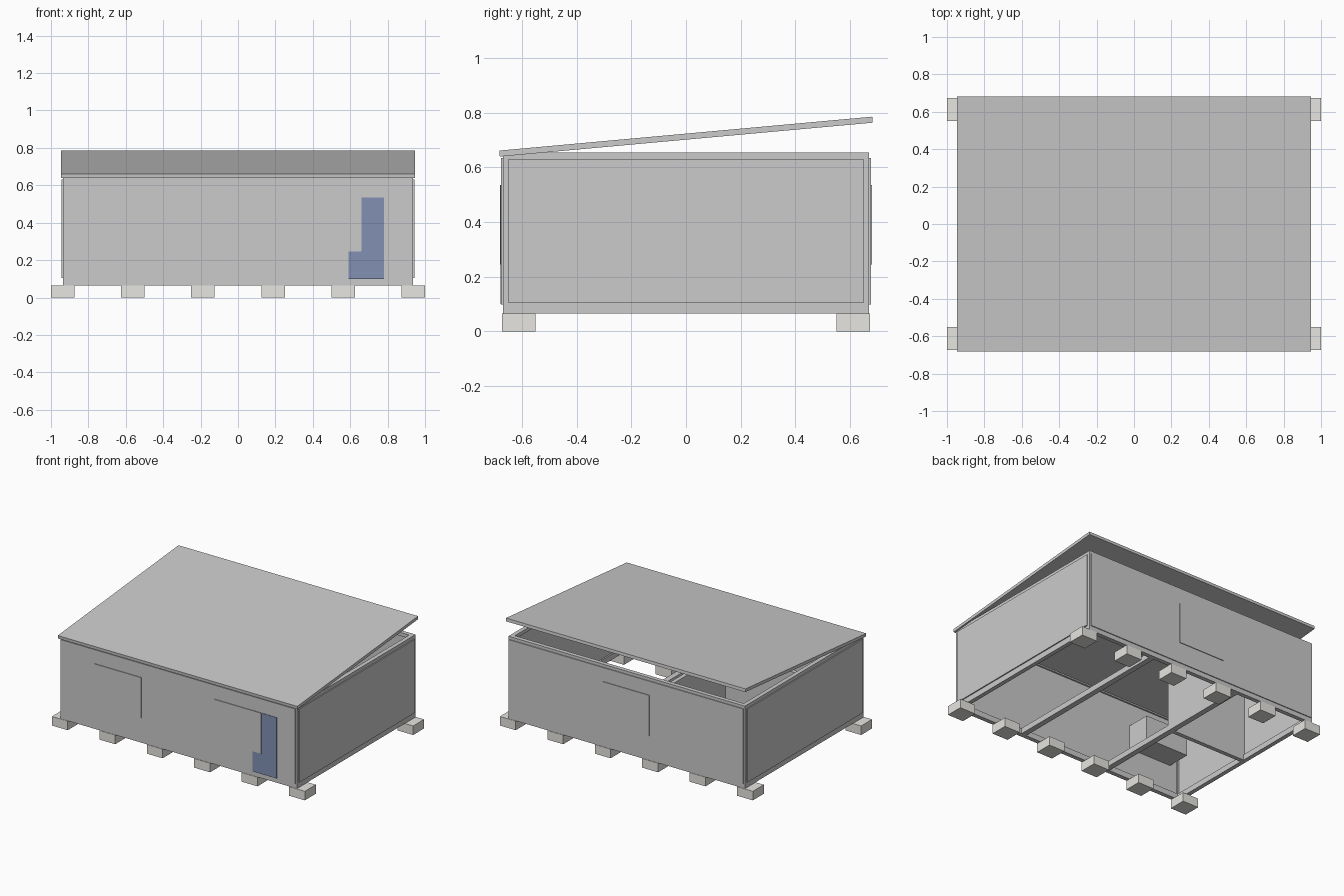
import bpy
import math

if "Cube" in bpy.data.objects:
    bpy.data.objects.remove(bpy.data.objects["Cube"])


def material(name, rgb):
    m = bpy.data.materials.new(name)
    m.diffuse_color = (*rgb, 1)
    m.use_nodes = True
    m.node_tree.nodes["Principled BSDF"].inputs["Base Color"].default_value = m.diffuse_color
    return m


def box(name, x, y, z, mat=None):
    """Box from (min, max) ranges on each axis."""
    bpy.ops.mesh.primitive_cube_add(size=1)
    o = bpy.context.object
    o.name = name
    o.location = [(a + b) / 2 for a, b in (x, y, z)]
    o.scale = [b - a for a, b in (x, y, z)]
    bpy.ops.object.transform_apply(location=True, rotation=False, scale=True)
    if mat:
        o.data.materials.append(mat)
    return o


def mirrored(a, b, side):
    return (a, b) if side > 0 else (-b, -a)


concrete = material("concrete", (0.80, 0.79, 0.75))
blue = material("door_blue", (0.22, 0.28, 0.45))

W, D = 0.935, 0.67          # half width and depth of the frame
Z0, Z1 = 0.065, 0.655       # frame bottom and top
RAIL = 0.03

# Foundation blocks, six under the front and six under the back
for side, label in ((-1, "front"), (1, "back")):
    for i in range(6):
        cx = -0.9375 + i * 0.375
        box(f"{label}_foundation_block_{i + 1}", (cx - 0.0625, cx + 0.0625),
            mirrored(0.55, 0.673, side), (0, Z0), concrete)

# Frame rails and wall panels on the four sides
for side, label in ((-1, "front"), (1, "back")):
    y = mirrored(D - RAIL, D, side)
    box(f"{label}_bottom_rail", (-W, W), y, (Z0, 0.105))
    box(f"{label}_top_rail", (-W, W), y, (0.63, Z1 if side > 0 else 0.64))
    box(f"{label}_wall_panel", (-W + 0.01, W - 0.01), mirrored(0.652, 0.676, side), (0.098, 0.634))
for side, label in ((-1, "left"), (1, "right")):
    x = mirrored(W - RAIL, W, side)
    yr = (-D + RAIL, D - RAIL)
    box(f"{label}_bottom_rail", x, yr, (Z0, 0.105))
    box(f"{label}_top_rail", x, yr, (0.63, Z1))
    box(f"{label}_wall_panel", mirrored(0.915, 0.943, side), (-0.65, 0.65), (0.105, 0.63))
    for s, end in ((-1, "front"), (1, "back")):
        box(f"{label}_{end}_corner_post", x, mirrored(D - RAIL, D, s), (Z0, Z1))

# Floor beams running front to back
for i, cx in enumerate((0.39, -0.31)):
    box(f"floor_beam_{i + 1}", (cx - 0.02, cx + 0.02), (-0.64, 0.64), (Z0, 0.105))

# Partitions enclosing the back left room
box("room_side_partition", (-0.325, -0.295), (-0.01, 0.652), (0.105, 0.63))
box("room_cross_partition", (-0.915, -0.31), (-0.01, 0.02), (Z0, 0.63))

# Cupboard hung on the inside of the front wall
box("wall_cupboard", (-0.85, -0.51), (-0.652, -0.48), (0.30, 0.47))

# Door and thin window panels; the right window overlaps the door
box("door", (0.59, 0.78), (-0.679, -0.66), (0.10, 0.535), blue)
for name, cx, side in (("front_left_window", -0.475, -1),
                       ("front_right_window", 0.475, -1),
                       ("back_window", 0, 1)):
    box(name, (cx - 0.185, cx + 0.185), mirrored(0.66, 0.681, side), (0.245, 0.535))

# Single-pitch roof, low at the front
slope = math.atan2(0.124, 1.364)
length = 1.364 / math.cos(slope)
roof = box("roof", (-0.947, 0.947), (-length / 2, length / 2), (-0.011, 0.011))
roof.rotation_euler.x = slope
roof.location.z = 0.7125
